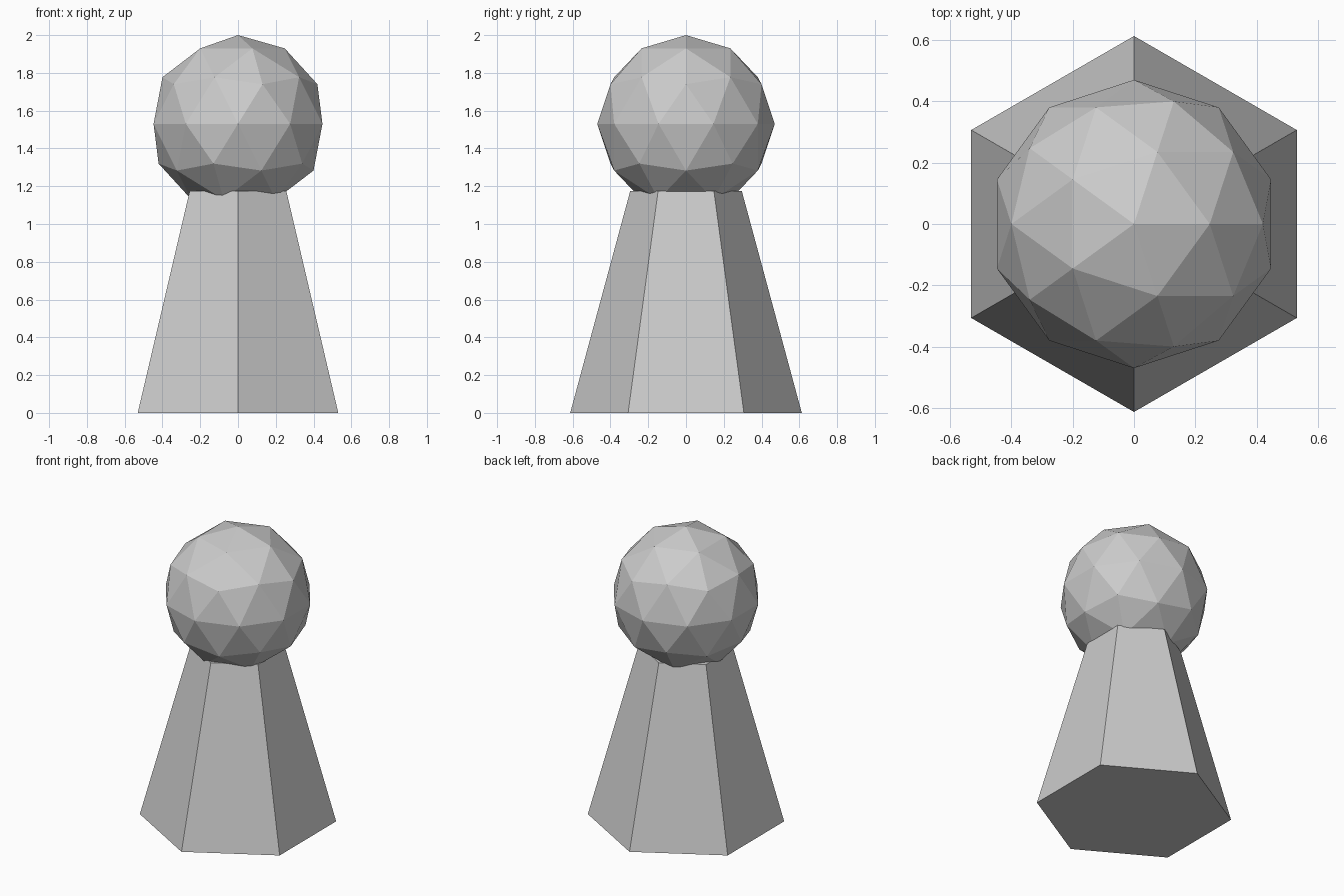
import bpy

if "Cube" in bpy.data.objects:
    bpy.data.objects.remove(bpy.data.objects["Cube"])

BODY_H = 1.176
HEAD_R = 0.47

# Tapered six-sided body, corners pointing front and back
bpy.ops.mesh.primitive_cone_add(vertices=6, radius1=0.613, radius2=0.295,
                                depth=BODY_H, location=(0, 0, BODY_H / 2))
bpy.context.object.name = "body"

# Faceted ball head, sunk slightly into the body
bpy.ops.mesh.primitive_ico_sphere_add(subdivisions=2, radius=HEAD_R,
                                      location=(0, 0, 2 - HEAD_R))
bpy.context.object.name = "head"
